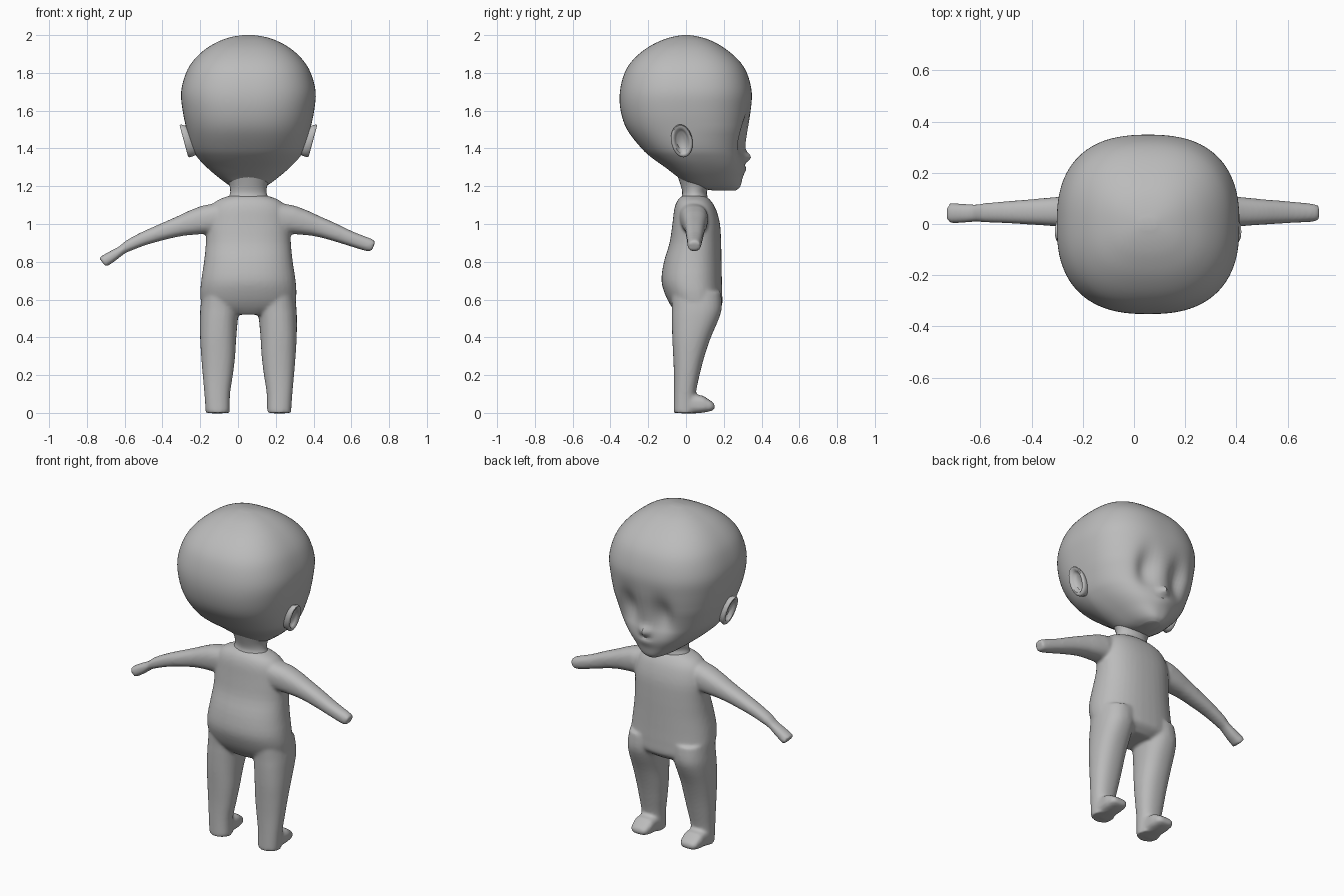
import bpy, bmesh, math
from mathutils import Vector

if "Cube" in bpy.data.objects:
    bpy.data.objects.remove(bpy.data.objects["Cube"])

CX = 0.055  # centre line of the body
SKIN = bpy.data.materials.new("grey_clay")
SKIN.diffuse_color = (0.5, 0.5, 0.5, 1)
SKIN.use_nodes = True
SKIN.node_tree.nodes["Principled BSDF"].inputs["Base Color"].default_value = SKIN.diffuse_color


def dense(keys, n):
    """Smoothly interpolate rows of numbers, n steps per span."""
    out = []
    for i in range(len(keys) - 1):
        p = [keys[max(0, min(len(keys) - 1, i + k))] for k in (-1, 0, 1, 2)]
        for s in range(n):
            t = s / n
            out.append([0.5 * (2 * b + (c - a) * t + (2 * a - 5 * b + 4 * c - d) * t * t
                               + (3 * b - a - 3 * c + d) * t ** 3) for a, b, c, d in zip(*p)])
    return out + [list(keys[-1])]


def loft(bm, rings, sides=32, power=2.0):
    """Skin closed superellipse rings given as (centre, axis u, axis v)."""
    loops = []
    for c, u, v in rings:
        loop = []
        for i in range(sides):
            a = 2 * math.pi * i / sides
            ca, sa = math.cos(a), math.sin(a)
            f = lambda q: math.copysign(abs(q) ** (2 / power), q)
            loop.append(bm.verts.new(Vector(c) + Vector(u) * f(ca) + Vector(v) * f(sa)))
        loops.append(loop)
    for a, b in zip(loops, loops[1:]):
        for i in range(sides):
            j = (i + 1) % sides
            bm.faces.new((a[i], a[j], b[j], b[i]))
    bm.faces.new(loops[0][::-1])
    bm.faces.new(loops[-1])


def upright(keys, x=None):
    """Rows (z, x centre, half width, y back, y front) to rings."""
    return [((cx, (b + f) / 2, z), (w, 0, 0), (0, (f - b) / 2, 0)) for z, cx, w, b, f in keys]


def finish(bm, name, angle=40):
    bmesh.ops.recalc_face_normals(bm, faces=bm.faces)
    me = bpy.data.meshes.new(name)
    bm.to_mesh(me)
    bm.free()
    ob = bpy.data.objects.new(name, me)
    bpy.context.collection.objects.link(ob)
    me.materials.append(SKIN)
    bpy.ops.object.select_all(action='DESELECT')
    ob.select_set(True)
    bpy.context.view_layer.objects.active = ob
    bpy.ops.object.shade_smooth_by_angle(angle=math.radians(angle))
    return ob


# Head: stacked rings, then a sculpted face
head_keys = [
    (1.178, CX, .05, .14, .265), (1.2, CX, .105, .02, .288), (1.25, CX, .175, -.045, .30),
    (1.3, CX, .23, -.11, .312), (1.35, CX, .272, -.18, .315), (1.4, CX, .3, -.235, .315),
    (1.5, CX, .327, -.312, .33), (1.6, CX, .348, -.346, .343), (1.7, CX, .356, -.35, .348),
    (1.8, CX, .33, -.325, .322), (1.87, CX, .287, -.28, .276), (1.93, CX, .222, -.21, .205),
    (1.97, CX, .15, -.135, .135), (1.99, CX, .09, -.075, .075), (2.0, CX, .03, -.02, .02)]
bm = bmesh.new()
loft(bm, upright(dense(head_keys, 4)), 96, 2.5)


def bell(v, x, z, sx, sz):
    return math.exp(-((v.x - x) / sx) ** 2 - ((v.z - z) / sz) ** 2)


for vert in bm.verts:
    v = vert.co
    if v.y > 0:
        # jaw narrows toward the chin
        low = max(0, min(1, (1.5 - v.z) / .25))
        v.x = CX + (v.x - CX) * (1 - .22 * low * min(1, v.y / .3))
    if v.y > .1:
        for s in (-1, 1):
            v.y -= .045 * bell(v, CX + s * .105, 1.47, .06, .10)   # eye hollow
        v.y += .03 * bell(v, CX, 1.355, .028, .028)                # nose
        v.y += .008 * bell(v, CX, 1.29, .05, .03)                  # lips
        v.y -= .012 * bell(v, CX, 1.315, .03, .012)
finish(bm, "head")

# Ears: tilted cups, mirrored
for s, name in ((-1, "left_ear"), (1, "right_ear")):
    bm = bmesh.new()
    rings = []
    for out, w, h in ((-.05, .035, .06), (.0, .05, .08), (.022, .057, .087), (.03, .052, .082),
                      (.03, .042, .07), (.018, .034, .06), (.005, .026, .048)):
        c = (CX + s * (.312 + out), -.022, 1.44)
        rings.append((c, (0, w, 0), (s * h * .27, -h * .1, h)))
    loft(bm, rings, 28)
    finish(bm, name, 60)

# Neck
bm = bmesh.new()
loft(bm, upright(dense([(1.08, CX, .13, -.045, .12), (1.14, CX, .105, -.025, .115),
                        (1.17, CX, .096, -.02, .11), (1.21, CX, .102, -.03, .13),
                        (1.27, CX, .13, -.05, .16)], 3)), 32)
finish(bm, "neck")

# Body: torso, legs, feet and arms fused into one skin
bm = bmesh.new()
torso = [(.52, CX, .12, -.04, .14), (.56, CX, .235, -.075, .188), (.62, CX, .254, -.108, .192),
         (.70, CX, .25, -.13, .19), (.8, CX, .235, -.117, .188), (.9, CX, .225, -.087, .186),
         (1.0, CX, .222, -.072, .18), (1.08, CX, .205, -.062, .158), (1.125, CX, .165, -.045, .13),
         (1.15, CX, .10, -.02, .10)]
loft(bm, upright(dense(torso, 3)), 40, 2.3)

leg = [(0, .1625, .064, -.066, .05), (.1, .165, .068, -.064, .052), (.2, .162, .08, -.064, .072),
       (.3, .16, .09, -.068, .098), (.4, .16, .096, -.073, .132), (.5, .156, .101, -.075, .175),
       (.56, .15, .104, -.075, .19), (.64, .14, .104, -.08, .185)]
foot = [(-.02, .045, .05, .062), (.05, .047, .05, .06), (.09, .046, .045, .062),
        (.13, .037, .028, .056), (.152, .033, .015, .04)]
for s in (-1, 1):
    loft(bm, upright(dense([(z, CX + s * x, w, b, f) for z, x, w, b, f in leg], 3)), 28, 2.3)
    loft(bm, [((CX + s * .165, y, z), (w, 0, 0), (0, 0, h)) for y, z, h, w in foot], 24, 3)

# Arm rows: x, y, z, half depth, half height, slope in degrees
right_arm = [(.13, .03, 1.04, .075, .085, 12), (.28, .045, 1.022, .073, .078, 20),
             (.41, .048, .99, .058, .056, 22), (.5, .047, .96, .05, .047, 22),
             (.6, .046, .921, .043, .039, 22), (.69, .044, .89, .036, .036, 22),
             (.718, .043, .882, .033, .028, 22)]
left_arm = [(-.02, .03, 1.04, .075, .085, 12), (-.17, .045, 1.022, .073, .078, 20),
            (-.3, .048, .99, .058, .055, 22), (-.4, .047, .958, .05, .044, 22),
            (-.5, .046, .922, .043, .036, 24), (-.58, .044, .885, .038, .03, 30),
            (-.615, .043, .862, .034, .024, 35), (-.66, .042, .833, .037, .029, 36),
            (-.718, .042, .797, .041, .032, 38)]
for s, arm in ((1, right_arm), (-1, left_arm)):
    rings = []
    for x, y, z, d, h, t in dense(arm, 2):
        t = math.radians(t)
        rings.append(((x, y, z), (0, d, 0), (s * h * math.sin(t), 0, h * math.cos(t))))
    loft(bm, rings, 24, 2.4)

body = finish(bm, "body")
fuse = body.modifiers.new("fuse", 'REMESH')
fuse.mode = 'VOXEL'
fuse.voxel_size = .009
fuse.use_smooth_shade = True
soft = body.modifiers.new("soften", 'SMOOTH')
soft.factor = .5
soft.iterations = 8
for m in ("fuse", "soften"):
    bpy.ops.object.modifier_apply(modifier=m)
